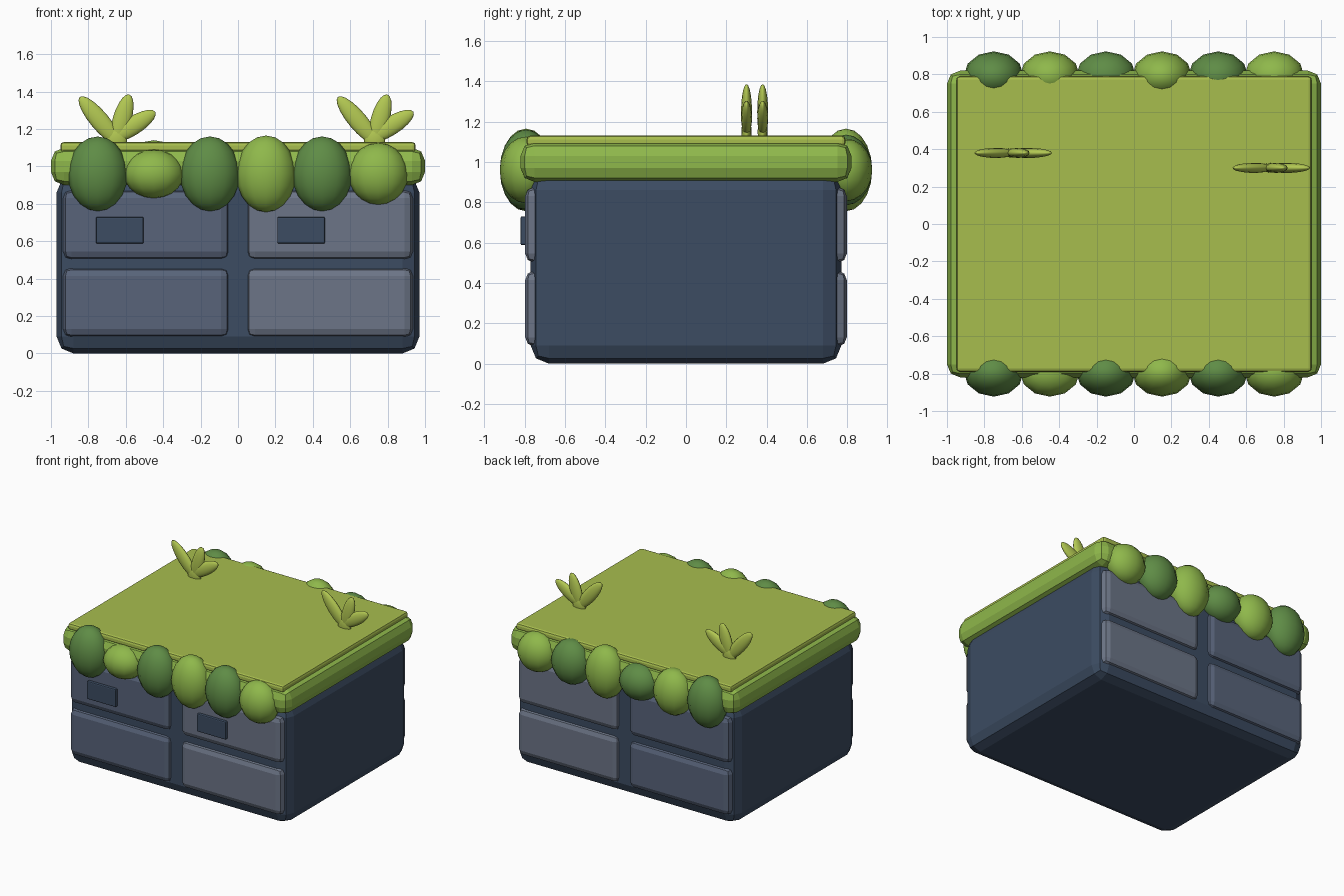
import bpy, math
from mathutils import Vector

if "Cube" in bpy.data.objects:
    bpy.data.objects.remove(bpy.data.objects["Cube"])


def material(name, rgb):
    m = bpy.data.materials.new(name)
    m.diffuse_color = (*rgb, 1)
    m.use_nodes = True
    m.node_tree.nodes["Principled BSDF"].inputs["Base Color"].default_value = m.diffuse_color
    return m


STONE = material("dark_stone", (0.045, 0.072, 0.122))
PANEL_A = material("panel_stone", (0.098, 0.127, 0.195))
PANEL_B = material("pale_panel_stone", (0.15, 0.178, 0.242))
MOSS = material("moss", (0.274, 0.479, 0.07))
GRASS = material("grass", (0.39, 0.515, 0.076))
DARK = material("dark_leaf", (0.114, 0.263, 0.061))
SPROUT = material("sprout_leaf", (0.45, 0.58, 0.085))


def block(name, lo, hi, bevel, mat, segments=2):
    """Bevelled box between two corners."""
    lo, hi = Vector(lo), Vector(hi)
    bpy.ops.mesh.primitive_cube_add(size=1, location=(lo + hi) / 2)
    ob = bpy.context.object
    ob.name = name
    ob.scale = hi - lo
    bpy.ops.object.transform_apply(location=False, rotation=False, scale=True)
    mod = ob.modifiers.new("Bevel", "BEVEL")
    mod.width, mod.segments = bevel, segments
    ob.data.materials.append(mat)
    return ob


def blob(name, centre, radii, mat, tilt=0, segments=12, rings=10):
    """Smooth low-poly ellipsoid, tilted about the y axis."""
    bpy.ops.mesh.primitive_uv_sphere_add(segments=segments, ring_count=rings, radius=1,
                                         location=centre, rotation=(0, tilt, 0))
    ob = bpy.context.object
    ob.name = name
    ob.scale = radii
    bpy.ops.object.shade_smooth()
    ob.data.materials.append(mat)
    return ob


# Stone body and grassy top
block("body", (-0.97, -0.77, 0), (0.97, 0.77, 0.95), 0.09, STONE)
block("moss_layer", (-1, -0.82, 0.9), (1, 0.82, 1.1), 0.07, MOSS)
block("grass_top", (-0.95, -0.79, 1.075), (0.95, 0.79, 1.13), 0.018, GRASS)

# Raised panels on front and back
for side, face in ((-1, "front"), (1, "back")):
    for row, (z0, z1) in (("lower", (0.085, 0.46)), ("upper", (0.5, 0.875))):
        for col, x0, mat in (("left", -0.935, PANEL_A), ("right", 0.045, PANEL_B)):
            ys = sorted((side * 0.70, side * 0.797))
            block(f"{face}_{row}_{col}_panel", (x0, ys[0], z0), (x0 + 0.89, ys[1], z1), 0.045, mat)

# Small plates on the upper front panels
for col, x0 in (("left", -0.76), ("right", 0.21)):
    block(f"{col}_plate", (x0, -0.82, 0.587), (x0 + 0.255, -0.78, 0.73), 0.008, STONE)

# Hanging foliage clumps along front and back edges
FRONT = (0.2, 0.13, 0.2, 0.205, 0.2, 0.165)
BACK = (0.2, 0.18, 0.14, 0.205, 0.175, 0.155)
for side, face, heights in ((-1, "front", FRONT), (1, "back", BACK)):
    for i, rz in enumerate(heights):
        blob(f"{face}_foliage_{i + 1}", (-0.75 + 0.3 * i, side * 0.793, 0.96),
             (0.16, 0.13, rz), MOSS if i % 2 else DARK)

# Two sprouts of three flat leaves: (dx, z, half length, tilt in degrees)
LEAVES = (("left", -0.09, 1.245, 0.165, -40),
          ("middle", 0.03, 1.25, 0.14, 16),
          ("right", 0.085, 1.215, 0.145, 58))
for label, x, y in (("left", -0.65, 0.38), ("right", 0.73, 0.3)):
    for leaf, dx, z, length, tilt in LEAVES:
        blob(f"{label}_sprout_{leaf}_leaf", (x + dx, y, z), (0.05, 0.027, length),
             SPROUT, math.radians(tilt))
    blob(f"{label}_sprout_base", (x, y, 1.15), (0.058, 0.025, 0.07), SPROUT)

# Keep smooth shading on bevels with crisp edges
for ob in bpy.data.objects:
    ob.select_set(False)
